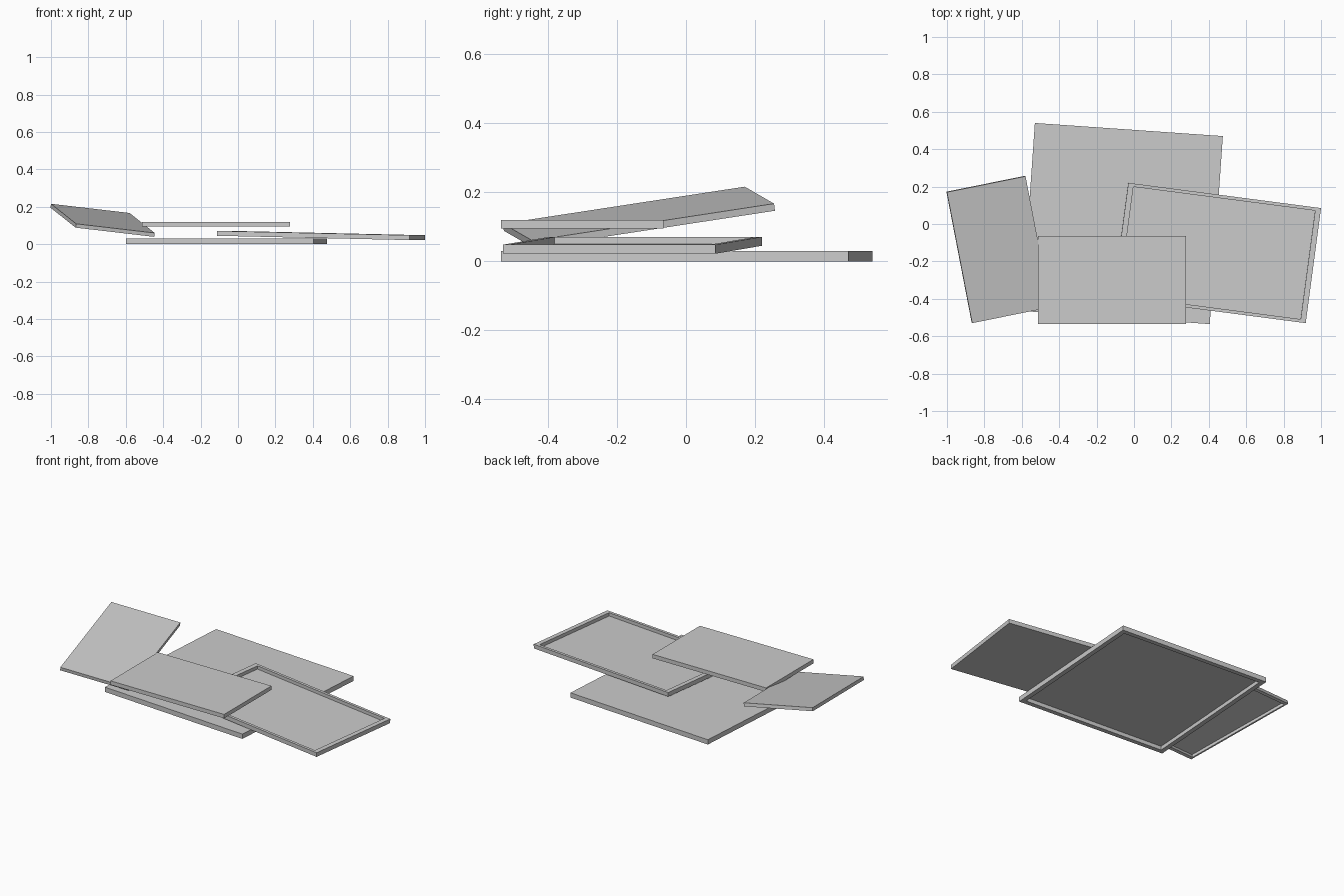
import bpy
import bmesh
from mathutils import Matrix, Vector

cube = bpy.data.objects.get("Cube")
if cube:
    bpy.data.objects.remove(cube, do_unlink=True)

grey = bpy.data.materials.new("light_grey")
grey.use_nodes = True
colour = (0.6, 0.6, 0.6, 1)
grey.diffuse_color = colour
grey.node_tree.nodes["Principled BSDF"].inputs["Base Color"].default_value = colour

RIM = 0.04    # rim width as a share of each side
DEPTH = 0.8   # recess depth as a share of the thickness


def tray(name, corner, along, down, thick, recess_up=False):
    """Shallow tray: top back-left corner, its two edge vectors, thickness."""
    u, v = Vector(along), Vector(down)
    normal = v.cross(u).normalized()
    centre = Vector(corner) + (u + v) / 2 - normal * thick / 2
    frame = Matrix((u, -v, normal * thick)).transposed().to_4x4()
    bm = bmesh.new()
    bmesh.ops.create_cube(bm, size=1)
    side = 1 if recess_up else -1
    # Cut the recess in unit space so the rim scales with the tray
    face = next(f for f in bm.faces if f.normal.z * side > 0.9)
    bmesh.ops.inset_region(bm, faces=[face], thickness=RIM)
    floor = bmesh.ops.extrude_discrete_faces(bm, faces=[face])["faces"][0]
    bmesh.ops.translate(bm, verts=floor.verts, vec=(0, 0, -side * DEPTH))
    bmesh.ops.transform(bm, matrix=Matrix.Translation(centre) @ frame, verts=bm.verts)
    bmesh.ops.recalc_face_normals(bm, faces=bm.faces)
    mesh = bpy.data.meshes.new(name)
    bm.to_mesh(mesh)
    bm.free()
    mesh.materials.append(grey)
    bpy.context.collection.objects.link(bpy.data.objects.new(name, mesh))


# Large panel lying on the ground, hollow underneath
tray("base_panel", (-0.53, 0.54, 0.03), (1.005, -0.07, 0), (-0.07, -1.005, 0), 0.03)
# Wide panel on the left, hollow side up
tray("left_panel", (-0.03, 0.22, 0.071), (1.03, -0.135, -0.023), (-0.082, -0.615, 0),
     0.026, recess_up=True)
# Level panel at the front
tray("front_panel", (-0.512, -0.065, 0.12), (0.79, 0, 0), (0, -0.47, 0), 0.025)
# Tilted panel on the right
tray("right_panel", (-1.0, 0.17, 0.216), (0.42, 0.085, -0.049), (0.135, -0.70, -0.107), 0.021)
